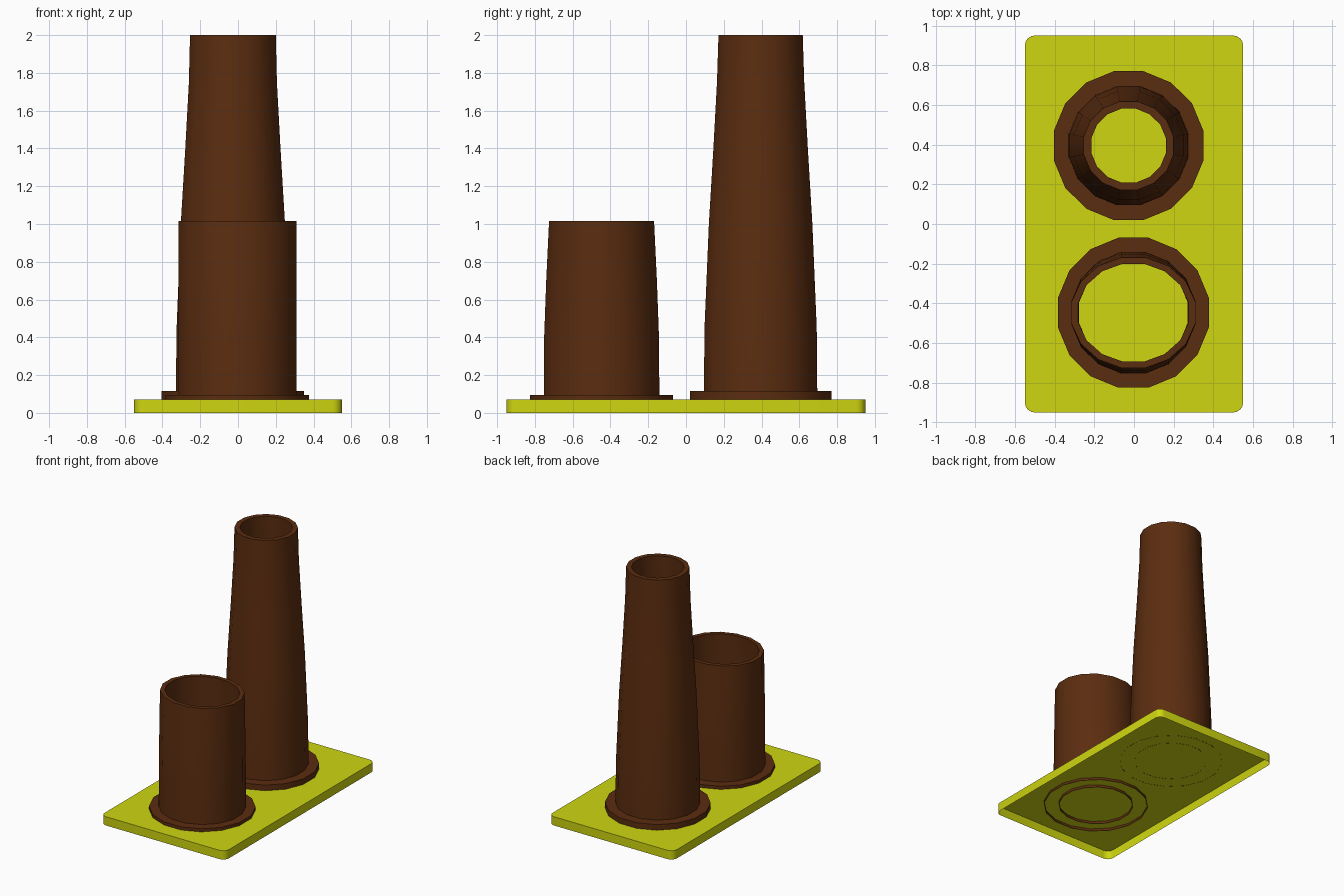
import bpy, bmesh, math

if "Cube" in bpy.data.objects:
    bpy.data.objects.remove(bpy.data.objects["Cube"])

SIDES = 16


def material(name, color):
    m = bpy.data.materials.new(name)
    m.diffuse_color = color
    m.use_nodes = True
    m.node_tree.nodes["Principled BSDF"].inputs["Base Color"].default_value = m.diffuse_color
    return m


def finish(name, bm, mat):
    bmesh.ops.recalc_face_normals(bm, faces=bm.faces)
    mesh = bpy.data.meshes.new(name)
    bm.to_mesh(mesh)
    bm.free()
    mesh.materials.append(mat)
    ob = bpy.data.objects.new(name, mesh)
    bpy.context.collection.objects.link(ob)
    bpy.ops.object.select_all(action='DESELECT')
    ob.select_set(True)
    bpy.context.view_layer.objects.active = ob
    bpy.ops.object.shade_smooth_by_angle(angle=math.radians(30))
    return ob


def loft(bm, loops):
    """Bridge successive closed loops of points with quads."""
    rings = [[bm.verts.new(p) for p in loop] for loop in loops]
    n = len(rings[0])
    for a, b in zip(rings, rings[1:]):
        for i in range(n):
            j = (i + 1) % n
            bm.faces.new((a[i], a[j], b[j], b[i]))
    return rings


def tube(name, cx, cy, profile, mat):
    """Profile rows: z, half width in x, half width in y."""
    k = 1 / math.cos(math.pi / SIDES)  # flats lie on the axes
    loops = []
    for z, rx, ry in profile:
        loops.append([(cx + k * rx * math.cos(a), cy + k * ry * math.sin(a), z)
                      for a in (2 * math.pi * (i + 0.5) / SIDES for i in range(SIDES))])
    bm = bmesh.new()
    loft(bm, loops)
    return finish(name, bm, mat)


def rounded_rect(hx, hy, r, z, steps=4):
    pts = []
    for q, (sx, sy) in enumerate(((1, 1), (-1, 1), (-1, -1), (1, -1))):
        for s in range(steps + 1):
            a = math.pi / 2 * (q + s / steps)
            pts.append((sx * (hx - r) + r * math.cos(a),
                        sy * (hy - r) + r * math.sin(a), z))
    return pts


yellow = material("yellow", (0.62, 0.67, 0.005, 1))
brown = material("brown", (0.105, 0.026, 0.005, 1))

# base tray: thin shell, open underneath
bm = bmesh.new()
rings = loft(bm, [rounded_rect(0.55, 0.95, 0.05, 0),
                  rounded_rect(0.55, 0.95, 0.05, 0.07)])
bm.faces.new(rings[-1])
finish("base_plate", bm, yellow)

# tall chimney: flange, tapering outer wall, rim, inner wall
tube("tall_pipe", -0.027, 0.395, [
    (0.069, 0.377, 0.375), (0.115, 0.377, 0.375), (0.115, 0.302, 0.300),
    (0.45, 0.298, 0.297), (1.0, 0.276, 0.274), (1.4, 0.252, 0.25),
    (1.75, 0.233, 0.231), (2.0, 0.227, 0.223),
    (2.0, 0.188, 0.186), (1.75, 0.195, 0.193), (1.0, 0.238, 0.236),
    (0.45, 0.26, 0.26), (0.069, 0.265, 0.265)], brown)

# short chimney: the flange reaches slightly below the plate surface
tube("short_pipe", -0.003, -0.447, [
    (0.05, 0.38, 0.378), (0.095, 0.38, 0.378), (0.095, 0.312, 0.306),
    (0.4, 0.312, 0.304), (0.7, 0.312, 0.293), (1.015, 0.312, 0.278),
    (1.015, 0.278, 0.246), (0.7, 0.276, 0.258), (0.4, 0.274, 0.268),
    (0.05, 0.273, 0.268)], brown)
